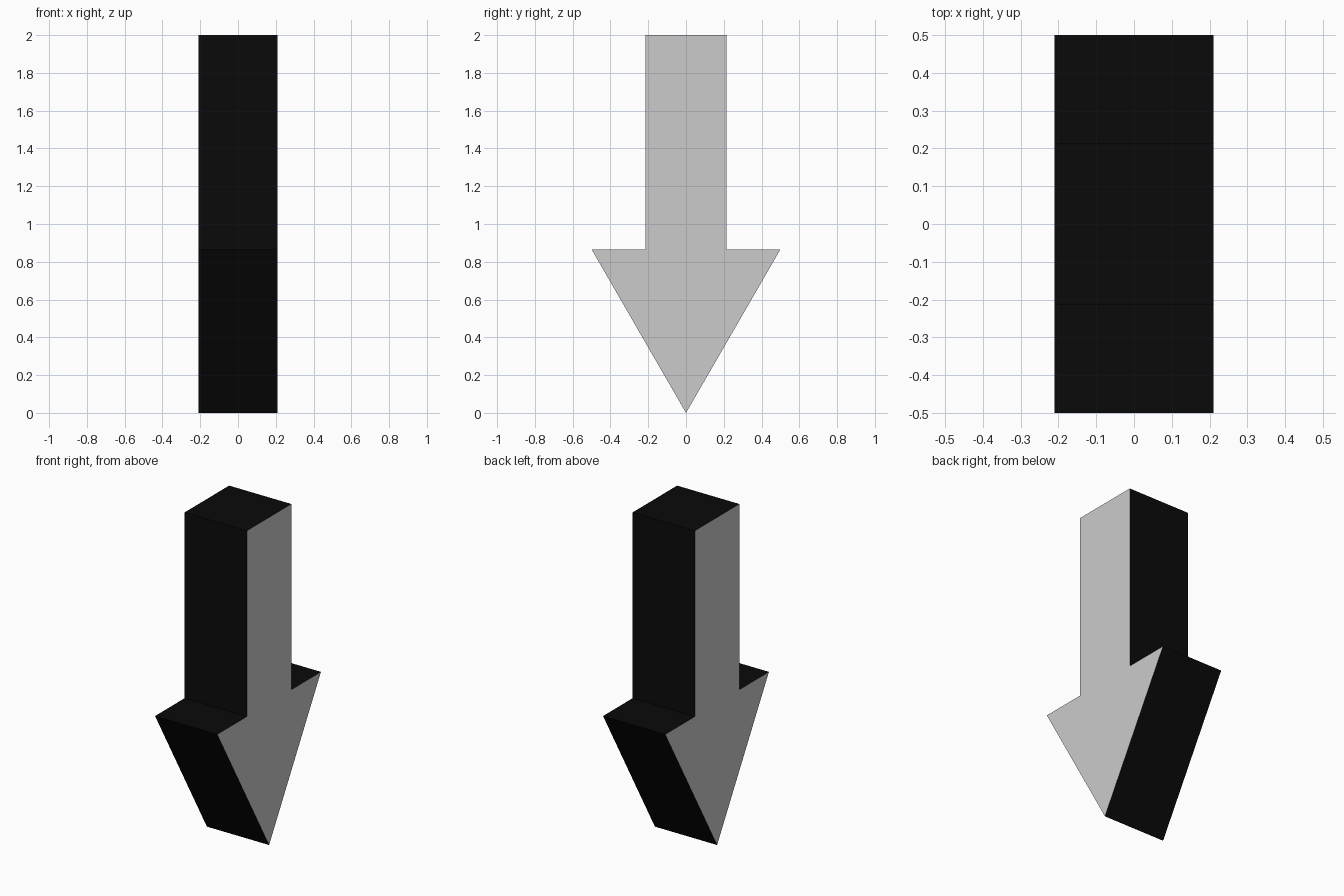
import bpy
import bmesh
from mathutils import Vector

if "Cube" in bpy.data.objects:
    bpy.data.objects.remove(bpy.data.objects["Cube"])

HALF_DEPTH = 0.21   # half thickness along x
SHAFT = 0.214       # half width of the shaft
HEAD = 0.5          # half width of the head
SHOULDER = 0.866    # height where head meets shaft
TOP = 2.0


def material(name, value):
    mat = bpy.data.materials.new(name)
    mat.diffuse_color = (value, value, value, 1)
    mat.use_nodes = True
    mat.node_tree.nodes["Principled BSDF"].inputs["Base Color"].default_value = mat.diffuse_color
    return mat


# Arrow outline: right half from tip to top, then mirrored back down
half = [(HEAD, SHOULDER), (SHAFT, SHOULDER), (SHAFT, TOP)]
outline = [(0, 0)] + half + [(-y, z) for y, z in reversed(half)]

# Extrude the outline along x
bm = bmesh.new()
face = bm.faces.new([bm.verts.new((-HALF_DEPTH, y, z)) for y, z in outline])
result = bmesh.ops.extrude_face_region(bm, geom=[face], use_keep_orig=True)
moved = [v for v in result["geom"] if isinstance(v, bmesh.types.BMVert)]
bmesh.ops.translate(bm, verts=moved, vec=Vector((2 * HALF_DEPTH, 0, 0)))
bmesh.ops.recalc_face_normals(bm, faces=bm.faces[:])

# Grey arrow-shaped sides, black rim all around
for f in bm.faces:
    f.material_index = 0 if abs(f.normal.x) > 0.9 else 1

mesh = bpy.data.meshes.new("down_arrow")
bm.to_mesh(mesh)
bm.free()
mesh.materials.append(material("grey_side", 0.8))
mesh.materials.append(material("black_rim", 0.003))
arrow = bpy.data.objects.new("down_arrow", mesh)
bpy.context.collection.objects.link(arrow)
